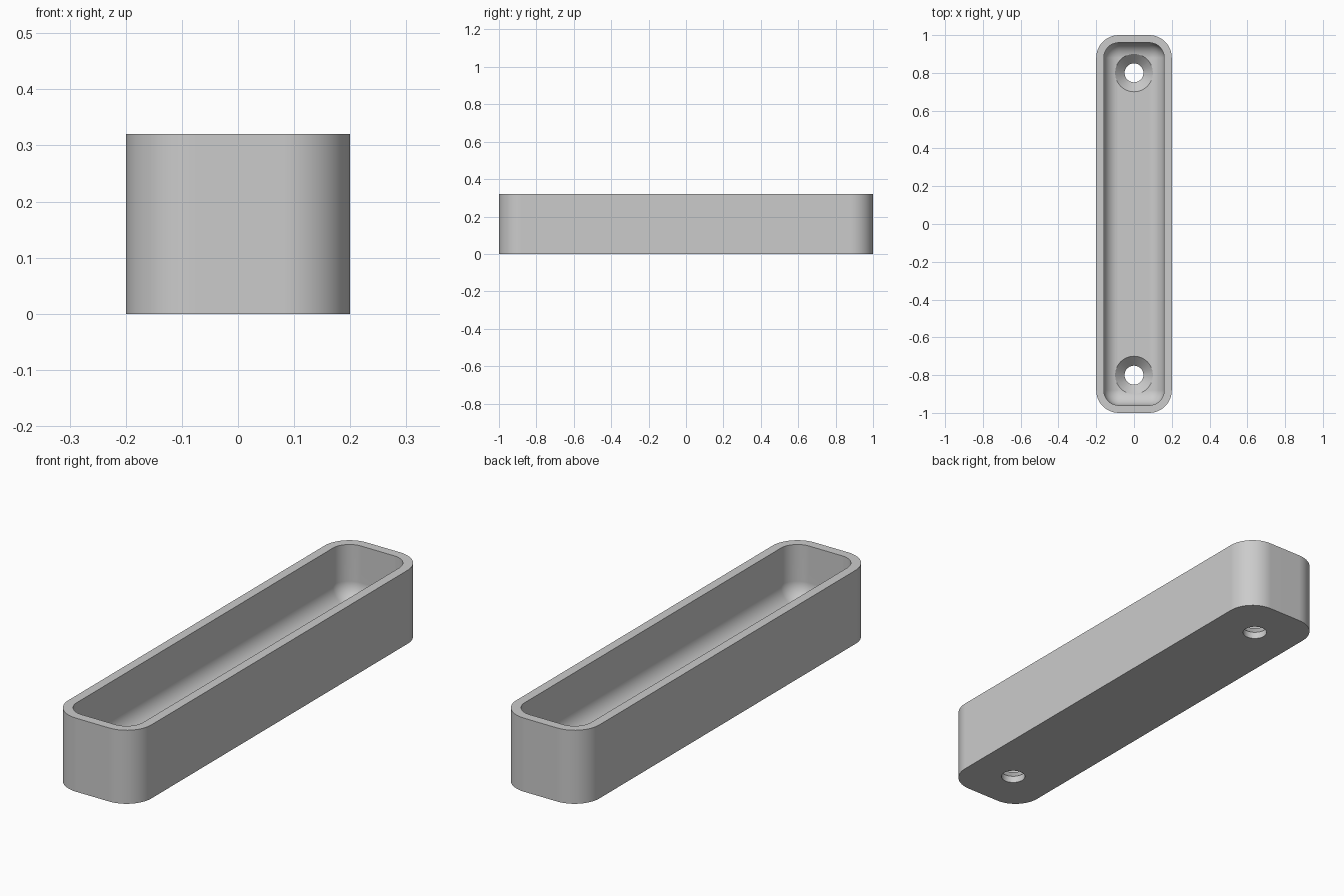
import bpy, bmesh
from math import sin, cos, pi, radians
from mathutils import Vector

if "Cube" in bpy.data.objects:
    bpy.data.objects.remove(bpy.data.objects["Cube"], do_unlink=True)

HALF_X, HALF_Y, HEIGHT = 0.2, 1.0, 0.32
CORNER, WALL, FLOOR, FILLET = 0.12, 0.04, 0.08, 0.08
HOLE_Y, HOLE_R, HEAD_R = 0.8, 0.05, 0.1
STEPS = 12

grey = bpy.data.materials.new("plain_grey")
grey.use_nodes = True
grey.diffuse_color = (0.6, 0.6, 0.6, 1)
grey.node_tree.nodes["Principled BSDF"].inputs["Base Color"].default_value = (0.6, 0.6, 0.6, 1)


def rounded_ring(inset, z):
    """Rounded rectangle, moved inward from the outer wall."""
    r = CORNER - inset
    cx, cy = HALF_X - CORNER, HALF_Y - CORNER
    ring = []
    for q, (sx, sy) in enumerate([(1, 1), (-1, 1), (-1, -1), (1, -1)]):
        for i in range(STEPS + 1):
            a = (q + i / STEPS) * pi / 2
            ring.append(Vector((sx * cx + r * cos(a), sy * cy + r * sin(a), z)))
    return ring


def circle_ring(r, z, y, sides=48):
    return [Vector((r * cos(2 * pi * i / sides), y + r * sin(2 * pi * i / sides), z))
            for i in range(sides)]


def loft(name, rings):
    """Skin a stack of rings and close both ends."""
    bm = bmesh.new()
    rows = [[bm.verts.new(p) for p in ring] for ring in rings]
    for low, high in zip(rows, rows[1:]):
        for i in range(len(low)):
            j = (i + 1) % len(low)
            bm.faces.new((low[i], low[j], high[j], high[i]))
    bm.faces.new(rows[0][::-1])
    bm.faces.new(rows[-1])
    bmesh.ops.remove_doubles(bm, verts=bm.verts, dist=1e-5)
    bmesh.ops.recalc_face_normals(bm, faces=bm.faces)
    mesh = bpy.data.meshes.new(name)
    bm.to_mesh(mesh)
    bm.free()
    mesh.materials.append(grey)
    obj = bpy.data.objects.new(name, mesh)
    bpy.context.collection.objects.link(obj)
    return obj


# Tray: outer wall, rim, inner wall, then the fillet down to the floor
profile = [(0, 0), (0, HEIGHT), (WALL, HEIGHT)]
for i in range(STEPS + 1):
    a = i / STEPS * pi / 2
    profile.append((WALL + FILLET * (1 - cos(a)), FLOOR + FILLET * (1 - sin(a))))
tray = loft("tray", [rounded_ring(inset, z) for inset, z in profile])

bpy.ops.object.select_all(action="DESELECT")
tray.select_set(True)
bpy.context.view_layer.objects.active = tray

# Countersunk screw holes
for side in (-1, 1):
    y = side * HOLE_Y
    cutter = loft("screw_hole_cutter", [
        circle_ring(HOLE_R, -0.05, y),
        circle_ring(HOLE_R, FLOOR - (HEAD_R - HOLE_R), y),
        circle_ring(HEAD_R, FLOOR, y),
        circle_ring(HEAD_R, FLOOR + 0.1, y)])
    cutter.hide_render = True
    cut = tray.modifiers.new("screw_hole", "BOOLEAN")
    cut.operation = "DIFFERENCE"
    cut.solver = "EXACT"
    cut.object = cutter
    bpy.ops.object.modifier_apply(modifier=cut.name)
    bpy.data.objects.remove(cutter, do_unlink=True)

# Smooth curves, crisp rims, flat large faces
bpy.ops.object.shade_smooth_by_angle(angle=radians(30))
weighted = tray.modifiers.new("even_shading", "WEIGHTED_NORMAL")
weighted.keep_sharp = True
